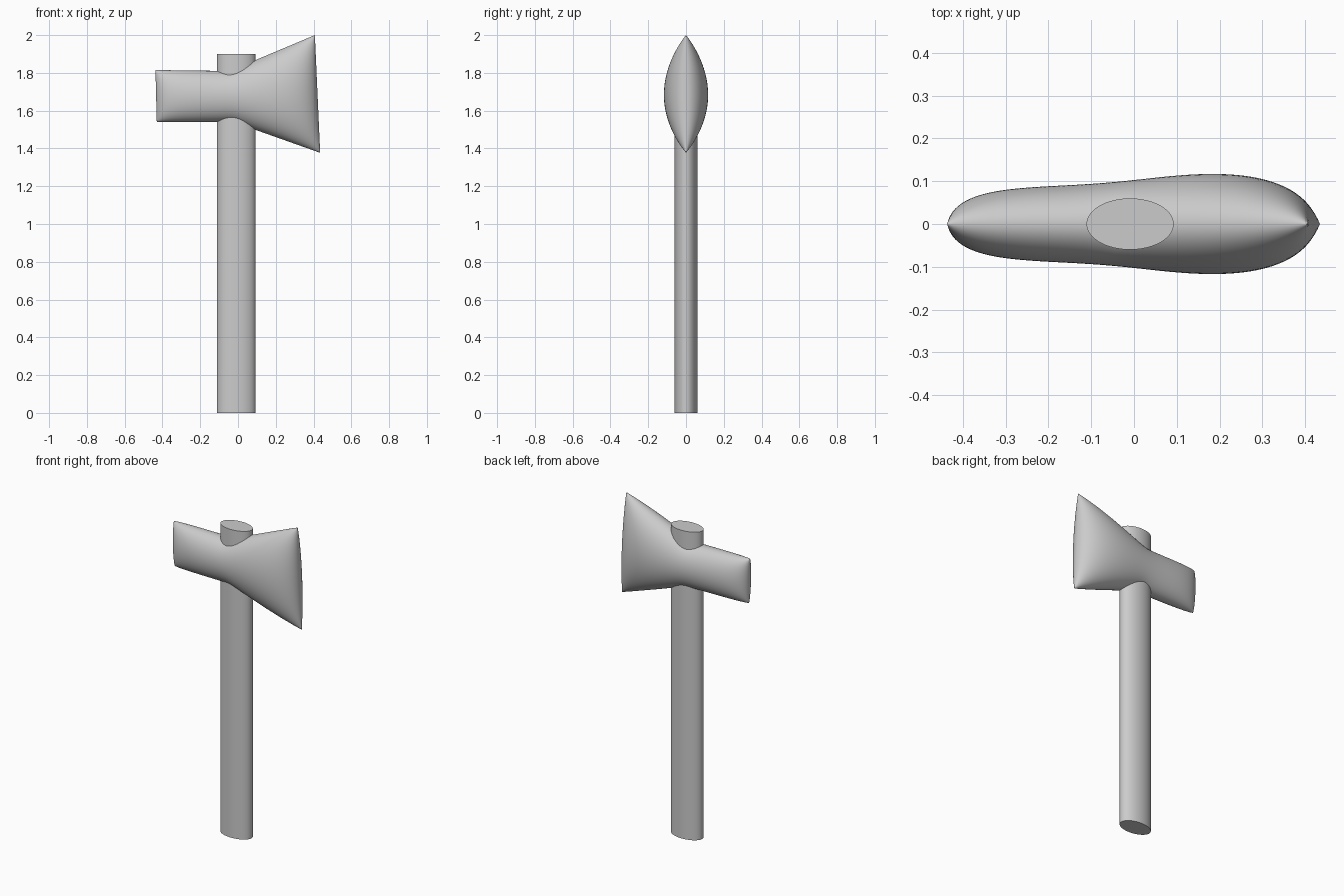
import bpy, bmesh, math
from mathutils import Vector

if "Cube" in bpy.data.objects:
    bpy.data.objects.remove(bpy.data.objects["Cube"])


def smooth(ob, angle):
    bpy.ops.object.select_all(action='DESELECT')
    ob.select_set(True)
    bpy.context.view_layer.objects.active = ob
    bpy.ops.object.shade_smooth_by_angle(angle=math.radians(angle))


# Handle: straight oval shaft
bpy.ops.mesh.primitive_cylinder_add(vertices=64, radius=1, depth=1.9, location=(-0.009, 0, 0.95))
handle = bpy.context.object
handle.name = "handle"
handle.scale = (0.102, 0.06, 1)
bpy.ops.object.transform_apply(location=False, rotation=False, scale=True)
smooth(handle, 40)

# Axe head outline: top and bottom edges, in x and z
TOP = [Vector(p) for p in ((-0.437, 1.815), (-0.045, 1.81), (0.407, 2.0))]
BOTTOM = [Vector(p) for p in ((-0.43, 1.54), (-0.025, 1.54), (0.435, 1.377))]
NX, NZ, BEND = 80, 32, 0.46


def along(line, s):
    if s < BEND:
        return line[0].lerp(line[1], s / BEND)
    return line[1].lerp(line[2], (s - BEND) / (1 - BEND))


def ease(i, n):
    return (1 - math.cos(math.pi * i / n)) / 2


def index(i, j):
    return i * (NZ + 1) + j


# Flat grid filling the outline, finer toward its rim
pts, rim = [], set()
for i in range(NX + 1):
    for j in range(NZ + 1):
        s = ease(i, NX)
        pts.append(along(BOTTOM, s).lerp(along(TOP, s), ease(j, NZ)))
        if i in (0, NX) or j in (0, NZ):
            rim.add(index(i, j))
quads = [(index(i, j), index(i + 1, j), index(i + 1, j + 1), index(i, j + 1))
         for i in range(NX) for j in range(NZ)]

# Inflate it like a pressurised membrane: edge weights, then relaxation
weights = [{} for _ in pts]
area = [0.0] * len(pts)
for a, b, c, d in quads:
    for tri in ((a, b, c), (a, c, d)):
        for k in range(3):
            p, q, r = tri[k], tri[(k + 1) % 3], tri[(k + 2) % 3]
            e, f = pts[p] - pts[r], pts[q] - pts[r]
            cross = abs(e.x * f.y - e.y * f.x)
            w = e.dot(f) / cross / 2
            weights[p][q] = weights[p].get(q, 0) + w
            weights[q][p] = weights[q].get(p, 0) + w
            area[r] += cross / 6
PRESSURE = 0.87
height = [0.0 if n in rim else 0.008 for n in range(len(pts))]
rows = [(n, list(weights[n].items()), sum(weights[n].values()), PRESSURE * area[n])
        for n in range(len(pts)) if n not in rim]
for _ in range(350):
    for n, near, total, load in rows:
        goal = (load + sum(w * height[m] for m, w in near)) / total
        height[n] += 1.85 * (goal - height[n])

# Two mirrored cheeks sharing the rim
bm = bmesh.new()
sides = []
for sign in (-1, 1):
    verts = []
    for n, p in enumerate(pts):
        if sign == 1 and n in rim:
            verts.append(sides[0][n])
        else:
            verts.append(bm.verts.new((p.x, sign * math.sqrt(max(height[n], 0)), p.y)))
    sides.append(verts)
    for q in quads:
        bm.faces.new([verts[n] for n in (q if sign == -1 else q[::-1])])
bmesh.ops.recalc_face_normals(bm, faces=bm.faces)
mesh = bpy.data.meshes.new("axe_head")
bm.to_mesh(mesh)
bm.free()
head = bpy.data.objects.new("axe_head", mesh)
bpy.context.collection.objects.link(head)
smooth(head, 50)
